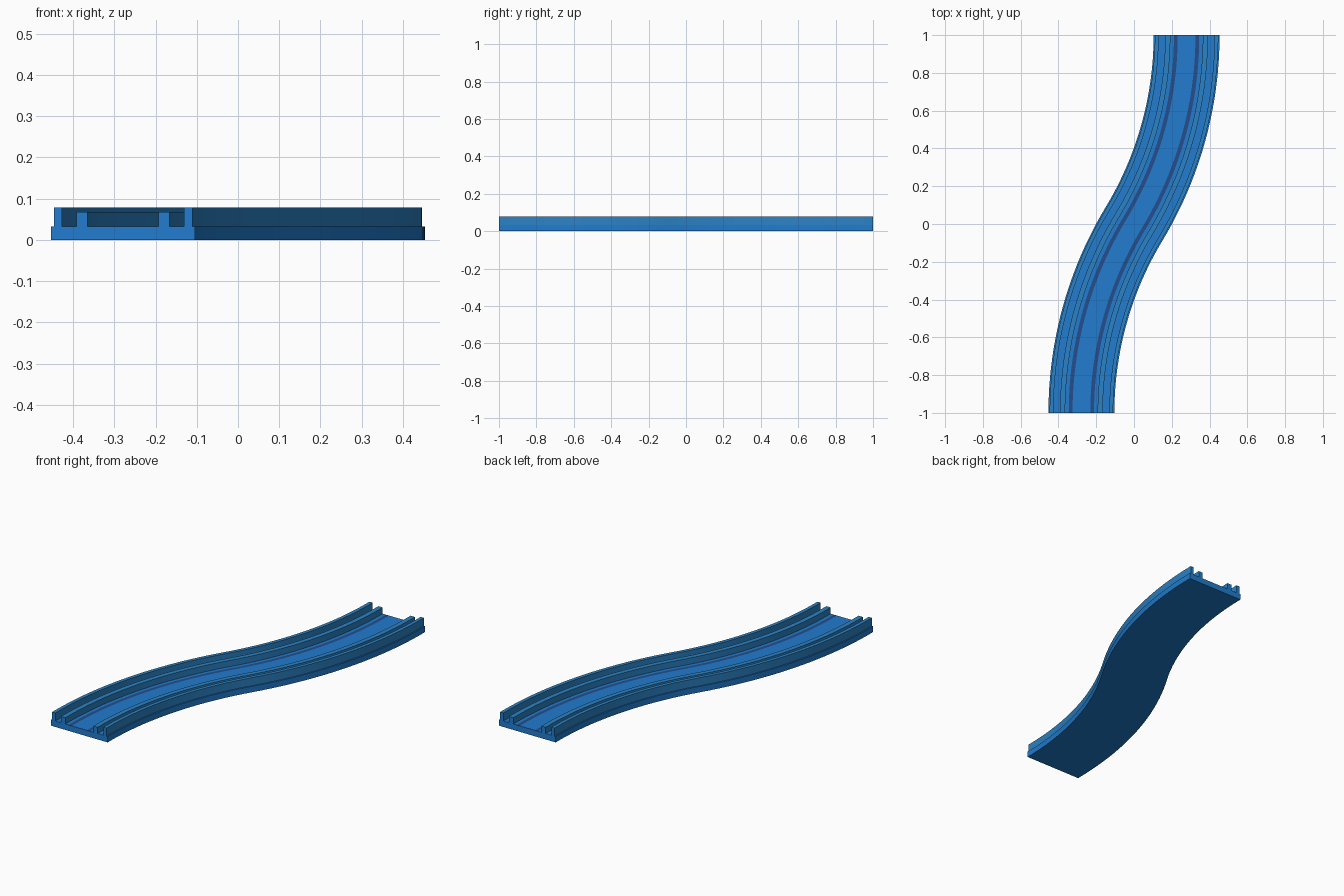
import bpy
import bmesh
import math

if "Cube" in bpy.data.objects:
    bpy.data.objects.remove(bpy.data.objects["Cube"], do_unlink=True)


def material(name, color):
    m = bpy.data.materials.new(name)
    m.use_nodes = True
    m.diffuse_color = (*color, 1)
    m.node_tree.nodes["Principled BSDF"].inputs["Base Color"].default_value = (*color, 1)
    return m


bed_blue = material("bed blue", (0.015, 0.2, 0.62))
rail_blue = material("rail blue", (0.024, 0.225, 0.56))
stripe_blue = material("dark stripe blue", (0.017, 0.076, 0.26))

# S-shaped centre line: two mirrored arcs, straight on at both ends
SHIFT = 0.2785
ANGLE = 2 * math.atan(SHIFT)
RADIUS = 1 / math.sin(ANGLE)
STEPS = 24


def station(i):
    """Centre point and sideways direction at step i, from -STEPS to STEPS."""
    a = ANGLE * (1 - abs(i) / STEPS)
    s = 1 if i >= 0 else -1
    x = s * (SHIFT - RADIUS * (1 - math.cos(a)))
    y = s * (1 - RADIUS * math.sin(a))
    return x, y, math.cos(a), -math.sin(a)


def sweep(name, profile, mats, rule=None):
    """Sweep a closed (offset, height) profile along the centre line."""
    bm = bmesh.new()
    rings = []
    for i in range(-STEPS, STEPS + 1):
        x, y, nx, ny = station(i)
        rings.append([bm.verts.new((x + o * nx, y + o * ny, z)) for o, z in profile])
    n = len(profile)
    for r, q in zip(rings, rings[1:]):
        for k in range(n):
            j = (k + 1) % n
            f = bm.faces.new((r[k], r[j], q[j], q[k]))
            if rule:
                f.material_index = rule(profile[k], profile[j])
    for ring in (rings[0], rings[-1]):
        bm.faces.new(ring).material_index = len(mats) - 1
    bmesh.ops.recalc_face_normals(bm, faces=bm.faces)
    me = bpy.data.meshes.new(name)
    bm.to_mesh(me)
    bm.free()
    for m in mats:
        me.materials.append(m)
    ob = bpy.data.objects.new(name, me)
    bpy.context.collection.objects.link(ob)
    bpy.ops.object.select_all(action='DESELECT')
    ob.select_set(True)
    bpy.context.view_layer.objects.active = ob
    bpy.ops.object.shade_smooth_by_angle(angle=math.radians(30))
    return ob


# Road bed, with two painted stripes set into its top
BED = 0.033
HALF = 0.1745
IN, OUT = 0.047, 0.067
top = [(o, BED) for o in (HALF, OUT, IN, -IN, -OUT, -HALF)]


def stripe_rule(p, q):
    middle = abs(p[0] + q[0]) / 2
    return 0 if p[1] == q[1] == BED and IN < middle < OUT else 1


sweep("road_bed", [(-HALF, 0), (HALF, 0)] + top, [stripe_blue, bed_blue], stripe_rule)

# Guide rails and outer walls on both sides
for side, sign in (("left", 1), ("right", -1)):
    for part, a, b, height in (("inner_rail", 0.086, 0.113, 0.068),
                               ("outer_wall", 0.148, 0.168, 0.078)):
        box = [(sign * a, BED), (sign * b, BED), (sign * b, height), (sign * a, height)]
        sweep(f"{side}_{part}", box, [rail_blue, bed_blue], lambda p, q: 0)
